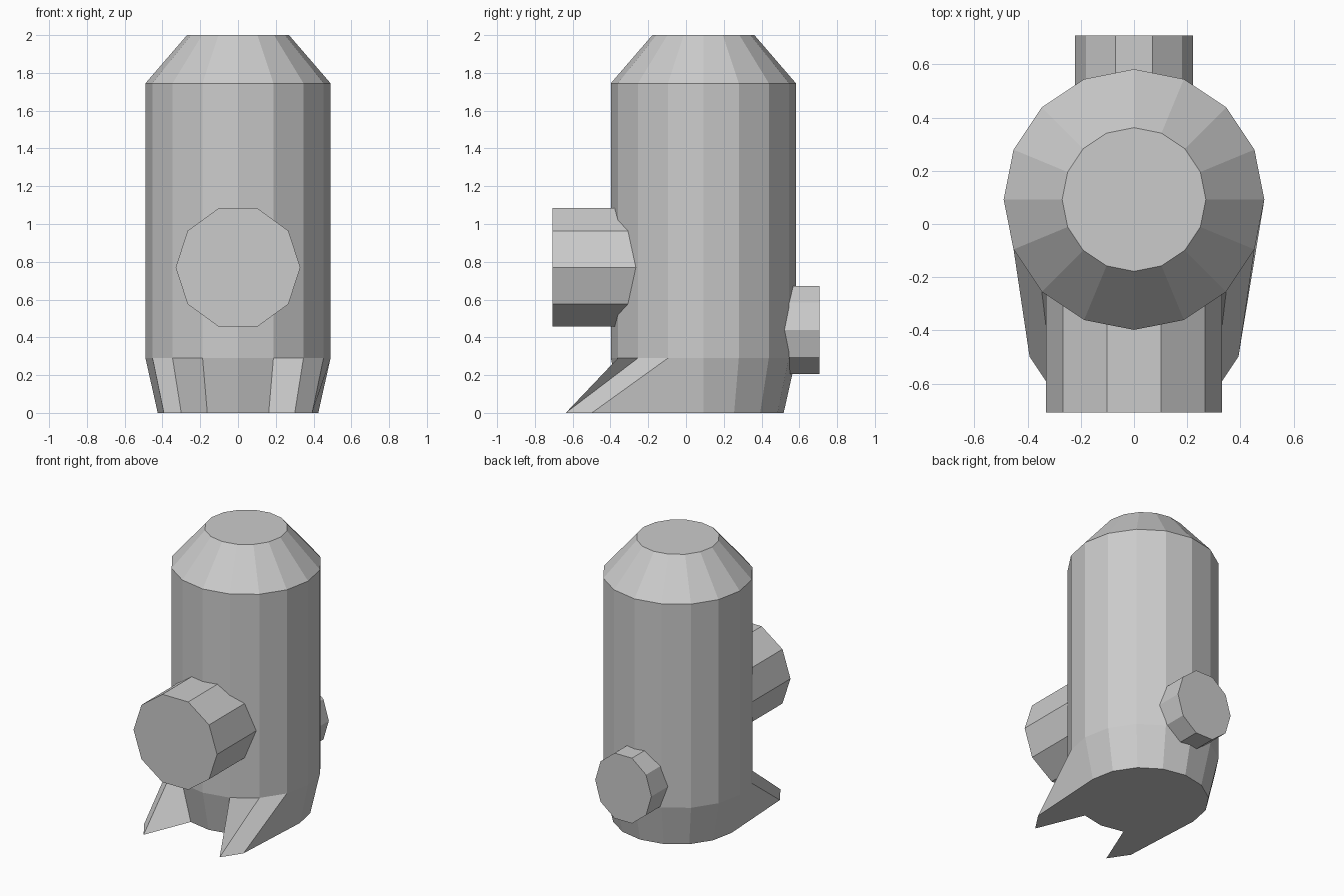
import bpy
import bmesh
import math

cube = bpy.data.objects.get("Cube")
if cube:
    bpy.data.objects.remove(cube, do_unlink=True)

# One plain grey for everything
grey = bpy.data.materials.new("plain_grey")
grey.use_nodes = True
GREY = (0.6, 0.6, 0.6, 1)
grey.diffuse_color = GREY
grey.node_tree.nodes["Principled BSDF"].inputs["Base Color"].default_value = GREY


def loft(name, rings):
    """Skin a list of equal-length point rings and cap both ends."""
    bm = bmesh.new()
    loops = [[bm.verts.new(p) for p in ring] for ring in rings]
    n = len(loops[0])
    for a, b in zip(loops, loops[1:]):
        for i in range(n):
            j = (i + 1) % n
            bm.faces.new((a[i], a[j], b[j], b[i]))
    bm.faces.new(loops[0][::-1])
    bm.faces.new(loops[-1])
    bmesh.ops.recalc_face_normals(bm, faces=bm.faces)
    mesh = bpy.data.meshes.new(name)
    bm.to_mesh(mesh)
    bm.free()
    mesh.materials.append(grey)
    obj = bpy.data.objects.new(name, mesh)
    bpy.context.collection.objects.link(obj)
    return obj


# Body: sixteen-sided tank with a tapered foot and shoulder
SIDES, BODY_Y = 16, 0.092


def body_ring(radius, z):
    angles = [math.tau * i / SIDES for i in range(SIDES)]
    return [(radius * math.cos(a), BODY_Y + radius * math.sin(a), z) for a in angles]


base = body_ring(0.425, 0)
# Two toes: pull the front corner pairs of the base forward
for i in (9, 10, 14, 15):
    x, y, z = base[i]
    base[i] = (x, y - 0.428, z)
loft("body", [base, body_ring(0.49, 0.29), body_ring(0.49, 1.745), body_ring(0.27, 2)])


# Ten-sided stubs on the front and back
def stub(name, rx, rz, z, y_outer, y_inner):
    angles = [math.tau * i / 10 for i in range(10)]
    loft(name, [[(rx * math.cos(a), y, z + rz * math.sin(a)) for a in angles]
                for y in (y_outer, y_inner)])


stub("front_nozzle", 0.33, 0.33, 0.77, -0.708, -0.2)
stub("back_knob", 0.222, 0.245, 0.44, 0.708, 0.4)
